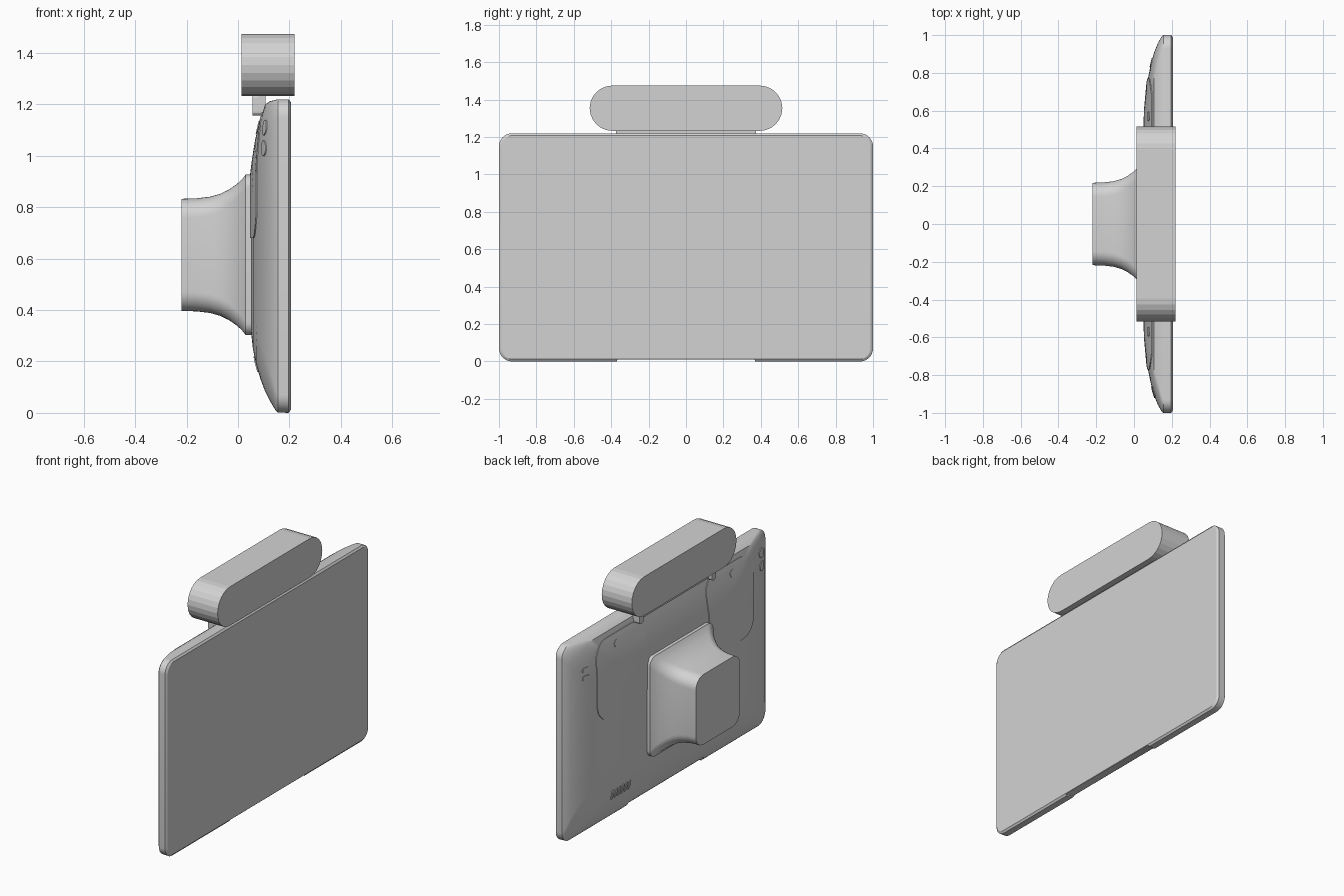
import bpy, bmesh, math

cube = bpy.data.objects.get("Cube")
if cube:
    bpy.data.objects.remove(cube, do_unlink=True)

grey = bpy.data.materials.new("light_grey")
grey.use_nodes = True
grey.diffuse_color = (0.65, 0.65, 0.65, 1)
for node in grey.node_tree.nodes:
    if node.type == 'BSDF_PRINCIPLED':
        node.inputs["Base Color"].default_value = grey.diffuse_color


def ring(y0, y1, z0, z1, r, n=8):
    """Rounded rectangle in the YZ plane."""
    corners = [(y1 - r, z1 - r), (y0 + r, z1 - r), (y0 + r, z0 + r), (y1 - r, z0 + r)]
    pts = []
    for k, (cy, cz) in enumerate(corners):
        for i in range(n + 1):
            a = math.pi / 2 * (k + i / n)
            pts.append((cy + r * math.cos(a), cz + r * math.sin(a)))
    return pts


def loft(name, layers):
    """Skin a closed solid through (x, outline) layers."""
    bm = bmesh.new()
    loops = [[bm.verts.new((x, y, z)) for y, z in pts] for x, pts in layers]
    for a, b in zip(loops, loops[1:]):
        for i in range(len(a)):
            j = (i + 1) % len(a)
            bm.faces.new((a[i], a[j], b[j], b[i]))
    bm.faces.new(loops[0])
    bm.faces.new(loops[-1])
    bmesh.ops.remove_doubles(bm, verts=bm.verts[:], dist=1e-5)
    bmesh.ops.recalc_face_normals(bm, faces=bm.faces[:])
    mesh = bpy.data.meshes.new(name)
    bm.to_mesh(mesh)
    bm.free()
    mesh.materials.append(grey)
    ob = bpy.data.objects.new(name, mesh)
    bpy.context.scene.collection.objects.link(ob)
    return ob


def prism(name, x0, x1, outline):
    return loft(name, [(x0, outline), (x1, outline)])


def combine(ob, cutter, operation):
    """Apply a boolean and discard the cutter."""
    cutter.hide_render = True
    mod = ob.modifiers.new("cut", 'BOOLEAN')
    mod.operation, mod.solver, mod.object = operation, 'EXACT', cutter
    bpy.context.view_layer.update()
    ev = ob.evaluated_get(bpy.context.evaluated_depsgraph_get())
    mesh = bpy.data.meshes.new_from_object(ev)
    ob.modifiers.clear()
    ob.data = mesh
    bpy.data.objects.remove(cutter, do_unlink=True)


def smooth(ob, angle=30):
    bpy.ops.object.select_all(action='DESELECT')
    ob.select_set(True)
    bpy.context.view_layer.objects.active = ob
    bpy.ops.object.shade_smooth_by_angle(angle=math.radians(angle))


# Housing layers: depth, half width, bottom, top, corner radius
HOUSING = [
    (0.05, 0.45, 0.32, 0.92, 0.10),
    (0.058, 0.62, 0.25, 0.985, 0.13),
    (0.07, 0.75, 0.19, 1.06, 0.15),
    (0.088, 0.84, 0.13, 1.14, 0.15),
    (0.105, 0.905, 0.085, 1.2, 0.14),
    (0.125, 0.955, 0.045, 1.213, 0.12),
    (0.145, 0.99, 0.012, 1.218, 0.08),
    (0.155, 1.0, 0.002, 1.22, 0.07),
    (0.197, 1.0, 0.0, 1.22, 0.07),
    (0.206, 0.987, 0.012, 1.208, 0.06),
]


def housing(name, lift=0.0):
    return loft(name, [(x - lift, ring(-w, w, z0, z1, r)) for x, w, z0, z1, r in HOUSING])


def skin_plate(name, outline, lift=0.004):
    """Thin raised plate that follows the curved back."""
    ob = housing(name, lift)
    combine(ob, prism("plate_cutter", -0.1, 0.14, outline), 'INTERSECT')
    smooth(ob)


# Display housing with a shallow cut-out along the bottom edge
body = housing("display_housing")
combine(body, prism("lower_notch", -0.1, 0.3, ring(-0.37, 0.37, -0.1, 0.01, 0.005, 2)), 'DIFFERENCE')
combine(body, prism("rear_notch", -0.1, 0.157, ring(-0.37, 0.37, -0.1, 0.03, 0.005, 2)), 'DIFFERENCE')
smooth(body)

# Rear covers and their screw caps
for side, s in (("left", 1), ("right", -1)):
    y0, y1 = sorted((0.3 * s, 0.77 * s))
    skin_plate("rear_cover_" + side, ring(y0, y1, 0.68, 1.17, 0.11))
    y = 0.57 * s
    skin_plate("screw_cap_" + side, ring(y - 0.025, y + 0.025, 1.085, 1.135, 0.025), 0.007)

# Round camera windows and small buttons near the upper corners
for i, z in enumerate((1.03, 1.11)):
    skin_plate(f"camera_window_{i}", ring(-0.92, -0.86, z - 0.03, z + 0.03, 0.03))
for i, z in enumerate((1.0, 1.05)):
    skin_plate(f"rear_button_{i}", ring(0.83, 0.88, z - 0.015, z + 0.015, 0.008, 3))

# Speaker slots low on the back
for i in range(6):
    y = 0.46 + 0.033 * i
    skin_plate(f"speaker_rib_{i}", ring(y - 0.009, y + 0.009, 0.16, 0.22, 0.008, 3))

# Flared mount block: depth, half size, corner radius
MOUNT = [
    (-0.22, 0.218, 0.075), (-0.16, 0.22, 0.075), (-0.11, 0.226, 0.073),
    (-0.07, 0.237, 0.07), (-0.035, 0.254, 0.066), (-0.005, 0.275, 0.06),
    (0.015, 0.293, 0.055), (0.03, 0.312, 0.05), (0.06, 0.312, 0.05),
]
mount = loft("rear_mount", [(x, ring(-h, h, 0.615 - h, 0.615 + h, r)) for x, h, r in MOUNT])
smooth(mount)

# Pill-shaped bar above the display
prism("top_bar", 0.013, 0.22, ring(-0.515, 0.515, 1.233, 1.475, 0.121, 6))

# Bracket strip and end clips carrying the bar
prism("bar_bracket", 0.08, 0.107, ring(-0.375, 0.375, 1.17, 1.24, 0.004, 2))
for side, s in (("left", 1), ("right", -1)):
    y = 0.355 * s
    prism("bar_clip_" + side, 0.057, 0.107, ring(y - 0.02, y + 0.02, 1.157, 1.24, 0.015, 4))
